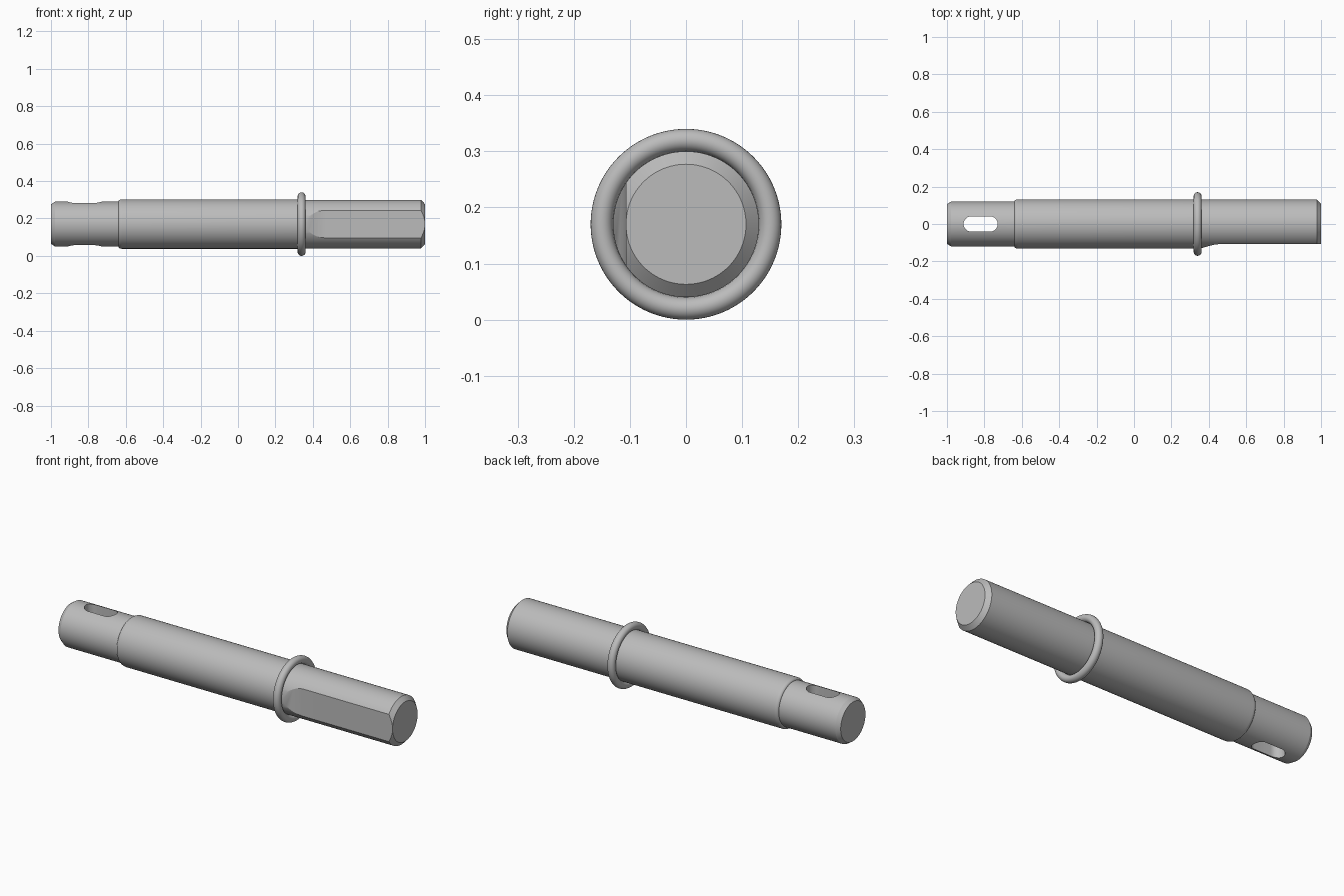
import bpy, bmesh, math
from mathutils import Matrix, Vector

cube = bpy.data.objects.get("Cube")
if cube:
    bpy.data.objects.remove(cube, do_unlink=True)

AXIS_Z = 0.17
SIDES = 96

steel = bpy.data.materials.new("grey steel")
STEEL = (0.5, 0.5, 0.5, 1)
steel.use_nodes = True
steel.diffuse_color = STEEL
steel.node_tree.nodes["Principled BSDF"].inputs["Base Color"].default_value = STEEL


def add_object(name, bm):
    bmesh.ops.recalc_face_normals(bm, faces=bm.faces)
    mesh = bpy.data.meshes.new(name)
    bm.to_mesh(mesh)
    bm.free()
    obj = bpy.data.objects.new(name, mesh)
    bpy.context.collection.objects.link(obj)
    mesh.materials.append(steel)
    return obj


def lathe(name, profile, closed=False):
    """Revolve (x, radius) points about the shaft axis."""
    bm = bmesh.new()
    rings = []
    for x, r in profile:
        rings.append([bm.verts.new((x, r * math.cos(a), AXIS_Z + r * math.sin(a)))
                      for a in (math.tau * i / SIDES for i in range(SIDES))])
    pairs = list(zip(rings, rings[1:]))
    if closed:
        pairs.append((rings[-1], rings[0]))
    else:
        bm.faces.new(rings[0])
        bm.faces.new(rings[-1])
    for a, b in pairs:
        for i in range(SIDES):
            j = (i + 1) % SIDES
            bm.faces.new((a[i], a[j], b[j], b[i]))
    return add_object(name, bm)


def prism(name, outline, low, high):
    """Extrude an (x, y) outline between two heights."""
    bm = bmesh.new()
    face = bm.faces.new([bm.verts.new((x, y, low)) for x, y in outline])
    moved = bmesh.ops.extrude_face_region(bm, geom=[face])["geom"]
    bmesh.ops.translate(bm, vec=(0, 0, high - low),
                        verts=[v for v in moved if isinstance(v, bmesh.types.BMVert)])
    obj = add_object(name, bm)
    obj.hide_render = True
    return obj


def cut(target, cutter):
    mod = target.modifiers.new("cut", 'BOOLEAN')
    mod.operation = 'DIFFERENCE'
    mod.solver = 'EXACT'
    mod.object = cutter
    bpy.context.view_layer.objects.active = target
    bpy.ops.object.modifier_apply(modifier=mod.name)
    bpy.data.objects.remove(cutter, do_unlink=True)


def smooth(obj, degrees):
    bpy.ops.object.select_all(action='DESELECT')
    obj.select_set(True)
    bpy.context.view_layer.objects.active = obj
    bpy.ops.object.shade_smooth_by_angle(angle=math.radians(degrees))


# Turned shaft: chamfered ends, narrow neck, rounded shoulder, drive end
shoulder = [(-0.62 - 0.02 * math.cos(t), 0.12 + 0.012 * math.sin(t))
            for t in (math.pi / 2 * i / 6 for i in range(7))]
shaft = lathe("shaft", [(-1, 0.106), (-0.978, 0.12)] + shoulder
              + [(0.34, 0.132), (0.34, 0.13), (0.978, 0.13), (1, 0.107)])

# Rounded slot straight through the neck
slot = []
for centre, start in ((-0.77, -90), (-0.87, 90)):
    for i in range(17):
        a = math.radians(start + 180 * i / 16)
        slot.append((centre + 0.041 * math.cos(a), 0.041 * math.sin(a)))
cut(shaft, prism("slot_cutter", slot, -0.1, 0.5))

# Flat milled on the front of the drive end, with a sloping run-out
flat = [(0.345, -0.134), (0.41, -0.115), (0.43, -0.1105), (0.45, -0.108),
        (0.47, -0.107), (1.1, -0.107), (1.1, -0.3), (0.345, -0.3)]
cut(shaft, prism("flat_cutter", flat, -0.1, 0.5))
smooth(shaft, 25)

# Round collar ring
ring = lathe("collar_ring", [(0.34 + 0.021 * math.cos(a), 0.15 + 0.02 * math.sin(a))
                             for a in (math.tau * i / 24 for i in range(24))], closed=True)
smooth(ring, 60)
